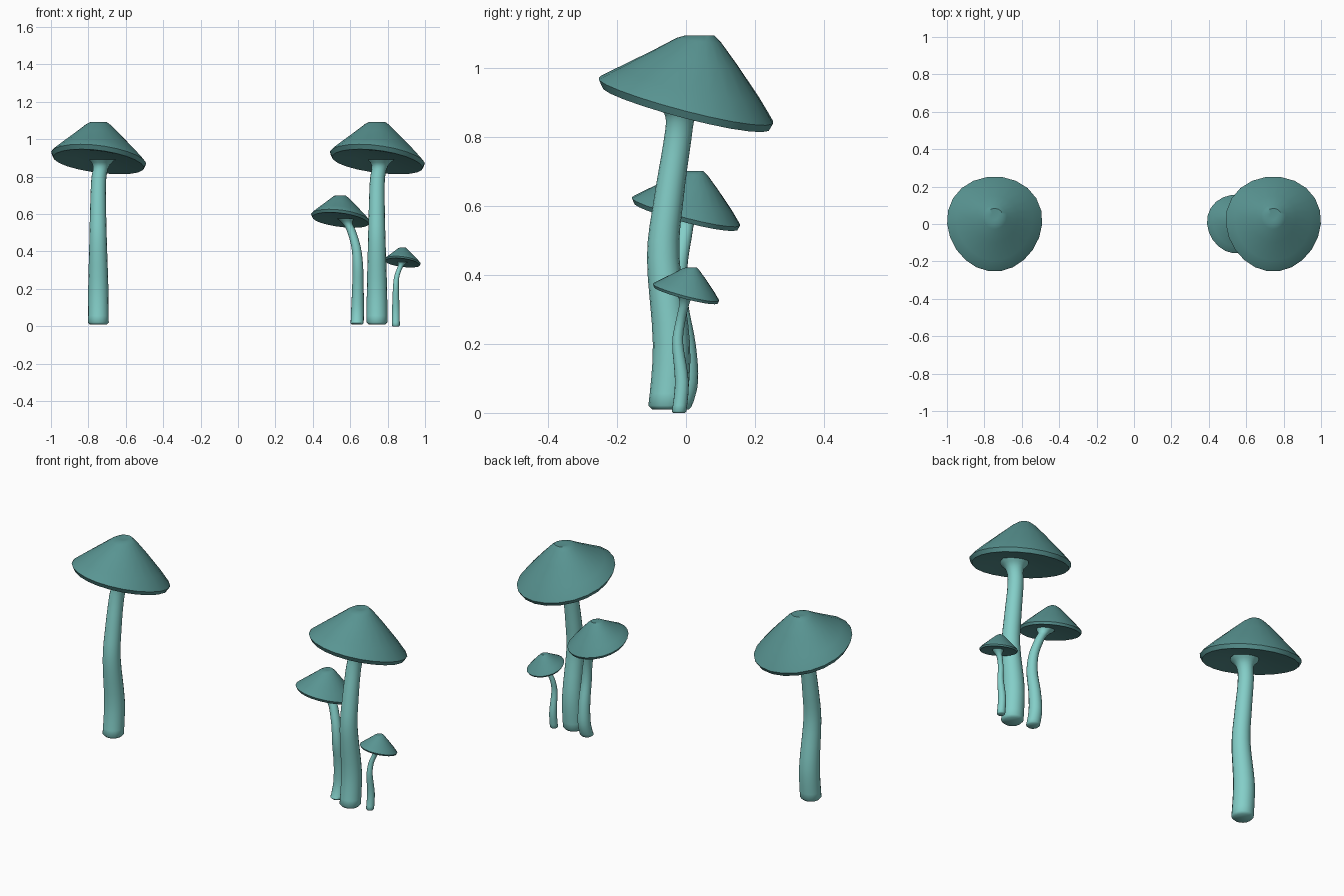
import bpy, math
from mathutils import Vector

if "Cube" in bpy.data.objects:
    bpy.data.objects.remove(bpy.data.objects["Cube"])


def material(name, rgb):
    m = bpy.data.materials.new(name)
    m.diffuse_color = (*rgb, 1)
    m.use_nodes = True
    m.node_tree.nodes["Principled BSDF"].inputs["Base Color"].default_value = m.diffuse_color
    return m


CAP = material("cap_teal", (0.10, 0.30, 0.29))
STEM = material("stem_aqua", (0.23, 0.62, 0.58))


def loft(name, rings, mat, angle):
    """Skin a list of equal-sized point rings, closing both ends."""
    n = len(rings[0])
    verts = [p for ring in rings for p in ring]
    faces = [(i * n + j, i * n + (j + 1) % n, (i + 1) * n + (j + 1) % n, (i + 1) * n + j)
             for i in range(len(rings) - 1) for j in range(n)]
    faces += [tuple(reversed(range(n))), tuple(range(len(verts) - n, len(verts)))]
    me = bpy.data.meshes.new(name)
    me.from_pydata(verts, [], faces)
    me.materials.append(mat)
    ob = bpy.data.objects.new(name, me)
    bpy.context.collection.objects.link(ob)
    bpy.ops.object.select_all(action='DESELECT')
    ob.select_set(True)
    bpy.context.view_layer.objects.active = ob
    bpy.ops.object.shade_smooth_by_angle(angle=math.radians(angle))
    return ob


# cap profile at full size: radius, height over rim, tilt amount, y shift
PROFILE = [(0.03, 0.000, 1, 0), (0.12, -0.004, 1, 0), (0.215, -0.020, 1, 0),
           (0.242, -0.023, 1, 0), (0.254, 0.0, 1, 0), (0.248, 0.008, 1, 0.001),
           (0.205, 0.050, 0.9, 0.010), (0.125, 0.122, 0.7, 0.026),
           (0.065, 0.175, 0.4, 0.037), (0.042, 0.189, 0.05, 0.041), (0.02, 0.187, 0, 0.042)]


def cap(name, x, z, s, n=22):
    rings = []
    for r, h, tilt, dy in PROFILE:
        ring = []
        for j in range(n):
            a = math.tau * j / n
            px = r * math.cos(a) * (1 + 0.08 * math.sin(a))
            py = r * math.sin(a)
            ring.append((x + s * px, s * (py + dy), z + s * (h - tilt * (0.12 * px + 0.25 * py))))
        rings.append(ring)
    return loft(name, rings, CAP, 45)


def stem(name, pts, dx=0, n=16, steps=4):
    """Smooth tube through (x, y, z, radius) stations, rounded foot, flared top."""
    p = [Vector(q) for q in pts]
    p = [2 * p[0] - p[1]] + p + [2 * p[-1] - p[-2]]
    path = []
    for i in range(1, len(p) - 2):
        a, b, c, d = p[i - 1:i + 3]
        for k in range(steps):
            t = k / steps
            path.append(0.5 * (2 * b + (c - a) * t + (2 * a - 5 * b + 4 * c - d) * t * t
                               + (3 * b - a - 3 * c + d) * t ** 3))
    path.append(p[-2])
    foot = path[0].copy()
    foot[3] *= 0.8
    path[0][2] += foot[3] * 0.25
    rings = [[(q[0] + dx + q[3] * math.cos(math.tau * j / n),
               q[1] + q[3] * math.sin(math.tau * j / n), q[2]) for j in range(n)]
             for q in [foot] + path]
    return loft(name, rings, STEM, 60)


# two tall mushrooms of the same shape
tall = [(0.743, -0.053, 0.01, 0.056), (0.743, -0.042, 0.2, 0.054), (0.742, -0.066, 0.45, 0.047),
        (0.742, -0.050, 0.62, 0.043), (0.745, -0.026, 0.78, 0.040),
        (0.758, -0.016, 0.855, 0.043), (0.765, -0.012, 0.893, 0.072)]
for side, dx in (("right", 0), ("left", -1.49)):
    stem("tall_stem_" + side, tall, dx)
    cap("tall_cap_" + side, 0.745 + dx, 0.904, 1.0)

# medium mushroom leaning left
stem("medium_stem", [(0.637, -0.020, 0.01, 0.035), (0.639, 0.001, 0.09, 0.034),
                     (0.641, -0.003, 0.2, 0.031), (0.641, -0.022, 0.32, 0.028),
                     (0.632, -0.021, 0.42, 0.025), (0.606, -0.007, 0.51, 0.024),
                     (0.585, -0.002, 0.55, 0.027), (0.572, 0.0, 0.577, 0.046)])
cap("medium_cap", 0.548, 0.583, 0.62)

# small mushroom leaning right
stem("small_stem", [(0.844, -0.020, 0.0, 0.021), (0.844, -0.012, 0.09, 0.020),
                    (0.844, -0.024, 0.2, 0.016), (0.848, -0.017, 0.26, 0.014),
                    (0.862, -0.007, 0.305, 0.014), (0.873, -0.003, 0.328, 0.017),
                    (0.880, 0.0, 0.345, 0.028)])
cap("small_cap", 0.880, 0.349, 0.38)
